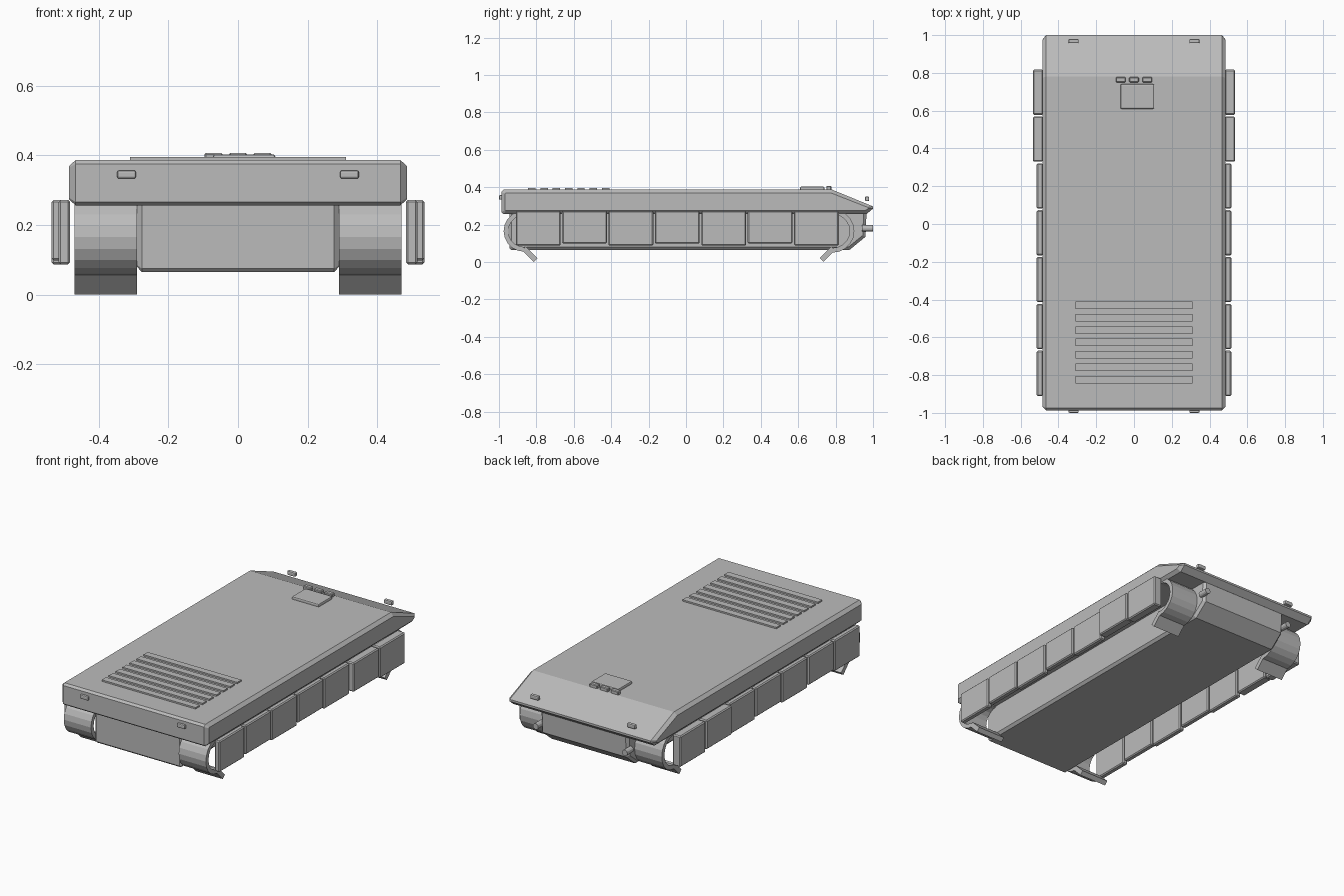
import bpy, bmesh, math
from mathutils import Matrix, Vector

if "Cube" in bpy.data.objects:
    bpy.data.objects.remove(bpy.data.objects["Cube"])

grey = bpy.data.materials.new("hull_grey")
grey.diffuse_color = (0.5, 0.5, 0.5, 1)
grey.use_nodes = True
grey.node_tree.nodes["Principled BSDF"].inputs["Base Color"].default_value = grey.diffuse_color


def finish(name, bm):
    bmesh.ops.recalc_face_normals(bm, faces=bm.faces[:])
    me = bpy.data.meshes.new(name)
    bm.to_mesh(me)
    bm.free()
    me.materials.append(grey)
    ob = bpy.data.objects.new(name, me)
    bpy.context.collection.objects.link(ob)
    return ob


def loft(name, sections):
    """Join (x, [(y, z), ...]) sections with equal point counts, capped at both ends."""
    bm = bmesh.new()
    rings = [[bm.verts.new((x, y, z)) for y, z in prof] for x, prof in sections]
    n = len(rings[0])
    for a, b in zip(rings, rings[1:]):
        for i in range(n):
            j = (i + 1) % n
            bm.faces.new((a[i], a[j], b[j], b[i]))
    bm.faces.new(rings[0])
    bm.faces.new(rings[-1])
    return finish(name, bm)


def box(name, x, y, z, bevel=0.0, segments=1):
    bm = bmesh.new()
    bmesh.ops.create_cube(bm, size=1)
    for v in bm.verts:
        v.co = Vector([(r[0] + r[1]) / 2 + c * (r[1] - r[0]) for r, c in zip((x, y, z), v.co)])
    if bevel:
        bmesh.ops.bevel(bm, geom=bm.edges[:], offset=bevel, segments=segments,
                        profile=0.5, affect='EDGES')
    return finish(name, bm)


# upper hull: wedge nosed slab with chamfered sides
full = [(-0.975, 0.256), (0.965, 0.256), (1.0, 0.285), (1.0, 0.297),
        (0.78, 0.387), (-0.975, 0.387), (-0.987, 0.375), (-0.987, 0.266)]
side = [(-0.963, 0.274), (0.955, 0.274), (0.975, 0.285), (0.972, 0.292),
        (0.775, 0.369), (-0.963, 0.369), (-0.967, 0.365), (-0.967, 0.278)]
loft("upper_hull", [(-0.485, side), (-0.466, full), (0.466, full), (0.485, side)])

# lower hull: tub with sloped bow
tub = [(-0.935, 0.065), (0.875, 0.065), (0.96, 0.135), (0.965, 0.262),
       (-0.945, 0.262), (-0.945, 0.075)]
tub_side = [(-0.925, 0.08), (0.868, 0.08), (0.945, 0.142), (0.95, 0.262),
            (-0.932, 0.262), (-0.932, 0.085)]
loft("lower_hull", [(-0.29, tub_side), (-0.276, tub), (0.276, tub), (0.29, tub_side)])


# track ends: curved band, plus a slanted flap reaching the ground
def track_end(name, s, cy, r, direction):
    cz, t, steps = 0.165, 0.025, 10
    angles = [math.radians(90 - 180 * i / steps) for i in range(steps + 1)]
    prof = [(cy + direction * r * math.cos(a), cz + r * math.sin(a)) for a in angles]
    prof += [(cy + direction * (r - t) * math.cos(a), cz + (r - t) * math.sin(a))
             for a in reversed(angles)]
    loft(name + "_band", [(s * 0.29, prof), (s * 0.47, prof)])
    # flap runs inward and down at 45 degrees
    d = -direction
    flap = [(cy - d * 0.012, 0.062), (cy + d * 0.008, 0.082),
            (cy + d * 0.07, 0.02), (cy + d * 0.05, 0.0)]
    loft(name + "_flap", [(s * 0.29, flap), (s * 0.47, flap)])


for s, label in ((-1, "left"), (1, "right")):
    track_end(label + "_rear_track", s, -0.865, 0.11, -1)
    track_end(label + "_front_track", s, 0.785, 0.115, 1)

    # side skirts: seven panels, the two nearest the bow thicker
    for i in range(7):
        y0 = -0.91 + i * 0.248
        xs = sorted((s * 0.482, s * (0.535 if i > 4 else 0.515)))
        z0 = 0.087 if i % 2 == 0 else 0.098
        box(f"{label}_skirt_{i + 1}", xs, (y0, y0 + 0.239), (z0, 0.272), 0.006)

    # lamps and tow pins
    xs = (s * 0.32 - 0.027, s * 0.32 + 0.027)
    box(label + "_headlamp", xs, (0.957, 0.979), (0.325, 0.35), 0.006, 2)
    box(label + "_rear_lamp", xs, (-1.0, -0.98), (0.333, 0.357), 0.006, 2)
    bm = bmesh.new()
    bmesh.ops.create_cone(bm, cap_ends=True, segments=12, radius1=0.018, radius2=0.018,
                          depth=0.06, matrix=Matrix.Translation((s * 0.295, 0.97, 0.18))
                          @ Matrix.Rotation(math.pi / 2, 4, 'X'))
    finish(label + "_tow_pin", bm)

# driver hatch and periscopes
box("driver_hatch", (-0.072, 0.107), (0.61, 0.74), (0.38, 0.403), 0.007, 2)
for i in range(3):
    x = -0.07 + i * 0.07
    box(f"periscope_{i + 1}", (x - 0.026, x + 0.026), (0.75, 0.777), (0.375, 0.407), 0.004)

# engine deck louvres
for i in range(7):
    y = -0.43 - i * 0.0657
    box(f"louvre_{i + 1}", (-0.31, 0.31), (y - 0.02, y + 0.02), (0.38, 0.396))
